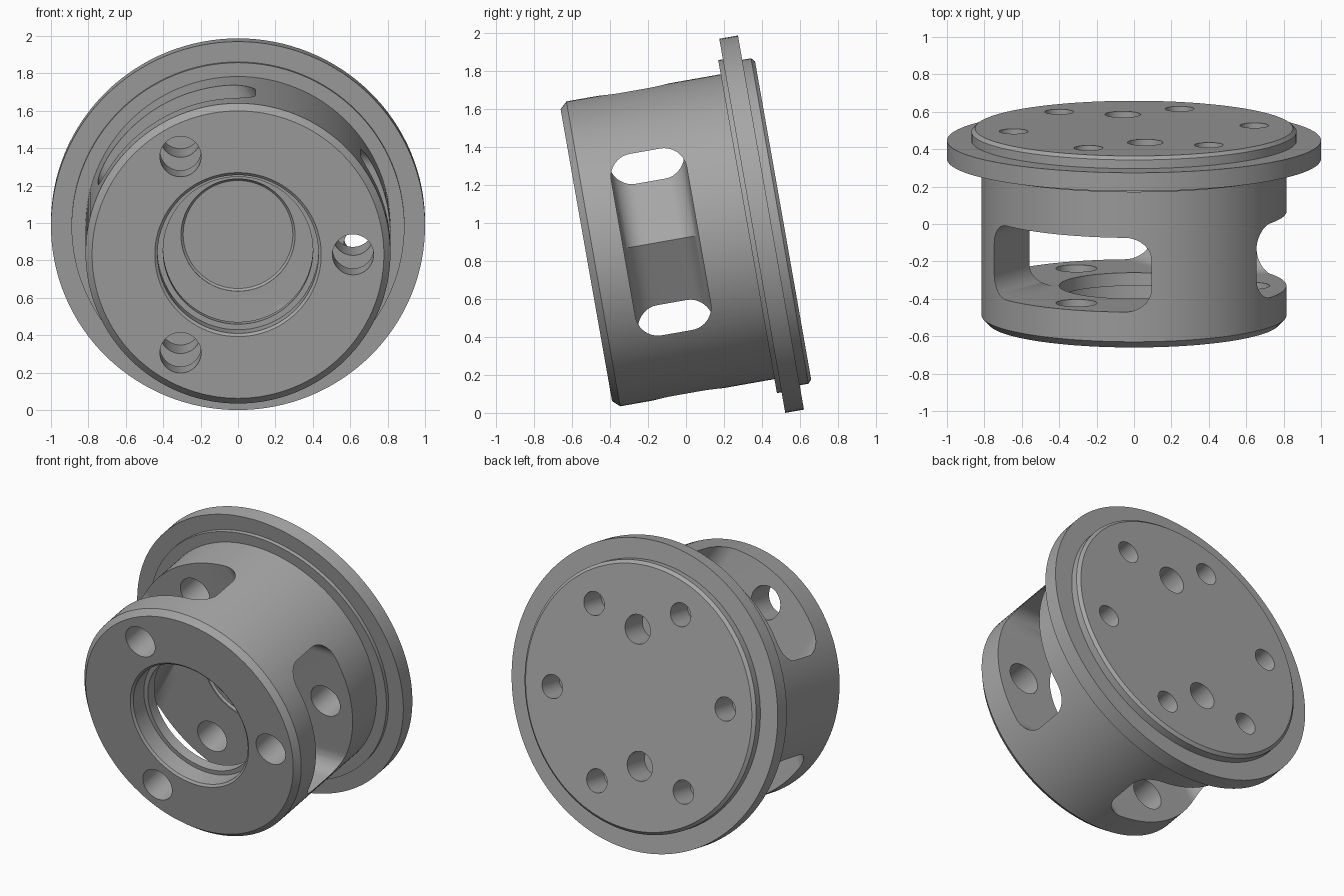
import bpy, bmesh
from math import radians, cos, sin, pi
from mathutils import Matrix

if "Cube" in bpy.data.objects:
    bpy.data.objects.remove(bpy.data.objects["Cube"], do_unlink=True)

TILT = radians(10)

grey = bpy.data.materials.new("machined_grey")
grey.use_nodes = True
grey.diffuse_color = (0.38, 0.38, 0.38, 1)
grey.node_tree.nodes["Principled BSDF"].inputs["Base Color"].default_value = grey.diffuse_color


def finish(bm, name):
    bmesh.ops.remove_doubles(bm, verts=bm.verts, dist=1e-5)
    bmesh.ops.recalc_face_normals(bm, faces=bm.faces)
    mesh = bpy.data.meshes.new(name)
    bm.to_mesh(mesh)
    bm.free()
    mesh.materials.append(grey)
    obj = bpy.data.objects.new(name, mesh)
    bpy.context.collection.objects.link(obj)
    return obj


def lathe(name, profile, steps=128, offset=(0, 0, 0)):
    """Spin (radius, depth) points around the y axis."""
    bm = bmesh.new()
    verts = [bm.verts.new((r, d, 0)) for r, d in profile]
    edges = [bm.edges.new(pair) for pair in zip(verts, verts[1:])]
    bmesh.ops.spin(bm, geom=verts + edges, cent=(0, 0, 0), axis=(0, 1, 0),
                   angle=2 * pi, steps=steps)
    bmesh.ops.translate(bm, verts=bm.verts, vec=offset)
    return finish(bm, name)


def drill(radius, ring, angle, start, end):
    a = radians(angle)
    return lathe("drill", [(0, start), (radius, start), (radius, end), (0, end)], 48,
                 (ring * cos(a), 0, ring * sin(a)))


def window_cutter(angle, front=-0.739, back=-0.336, half=0.485, fillet=0.12):
    """Rounded rectangle pushed outward from the middle."""
    mid, deep = (front + back) / 2, (back - front) / 2
    bm = bmesh.new()
    outline = []
    for k, (sy, sz) in enumerate([(1, 1), (-1, 1), (-1, -1), (1, -1)]):
        for i in range(11):
            a = (k + i / 10) * pi / 2
            outline.append(bm.verts.new((-0.1, mid + sy * (deep - fillet) + fillet * cos(a),
                                         sz * (half - fillet) + fillet * sin(a))))
    face = bm.faces.new(outline)
    out = bmesh.ops.extrude_face_region(bm, geom=[face], use_keep_orig=True)["geom"]
    moved = [g for g in out if isinstance(g, bmesh.types.BMVert)]
    bmesh.ops.translate(bm, verts=moved, vec=(1.2, 0, 0))
    bmesh.ops.rotate(bm, verts=bm.verts, matrix=Matrix.Rotation(-radians(angle), 3, 'Y'))
    return finish(bm, "window_cutter")


def cut(obj, cutters):
    bpy.context.view_layer.objects.active = obj
    for cutter in cutters:
        mod = obj.modifiers.new("cut", 'BOOLEAN')
        mod.operation, mod.solver, mod.object = 'DIFFERENCE', 'EXACT', cutter
        bpy.ops.object.modifier_apply(modifier=mod.name)
        bpy.data.objects.remove(cutter, do_unlink=True)


# Housing: chamfered drum with a stepped front bore
housing = lathe("housing", [
    (0, -0.5), (0.4, -0.5), (0.4, -0.81), (0.43, -0.81), (0.43, -0.925), (0.445, -0.937),
    (0.78, -0.937), (0.815, -0.9), (0.815, -0.075), (0, -0.075)])
thirds = (0, 120, 240)
cut(housing, [window_cutter(a) for a in thirds])
recess = lathe("recess", [(0, -0.4), (0.305, -0.4), (0.305, -0.33), (0.293, -0.318), (0, -0.318)])
cut(housing, [recess] + [drill(0.11, 0.615, a, -1.1, 0.0) for a in thirds])

# Back flange: rim with a shoulder on both sides
flange = lathe("back_flange", [
    (0, -0.075), (0.89, -0.075), (0.89, -0.05), (1, -0.05), (1, 0.05),
    (0.87, 0.05), (0.87, 0.097), (0.85, 0.115), (0, 0.115)])
cut(flange, [drill(0.077, 0.65, 60 * i - 8, -0.2, 0.2) for i in range(6)]
    + [drill(0.095, 0.435, a, -0.2, 0.2) for a in (82, 262)])

# Tilt into place and shade
for obj in (housing, flange):
    obj.rotation_euler.x = TILT
    obj.location = (0, 0.398, cos(TILT) + 0.05 * sin(TILT))
    bpy.ops.object.select_all(action='DESELECT')
    obj.select_set(True)
    bpy.context.view_layer.objects.active = obj
    bpy.ops.object.shade_smooth_by_angle(angle=radians(30))
